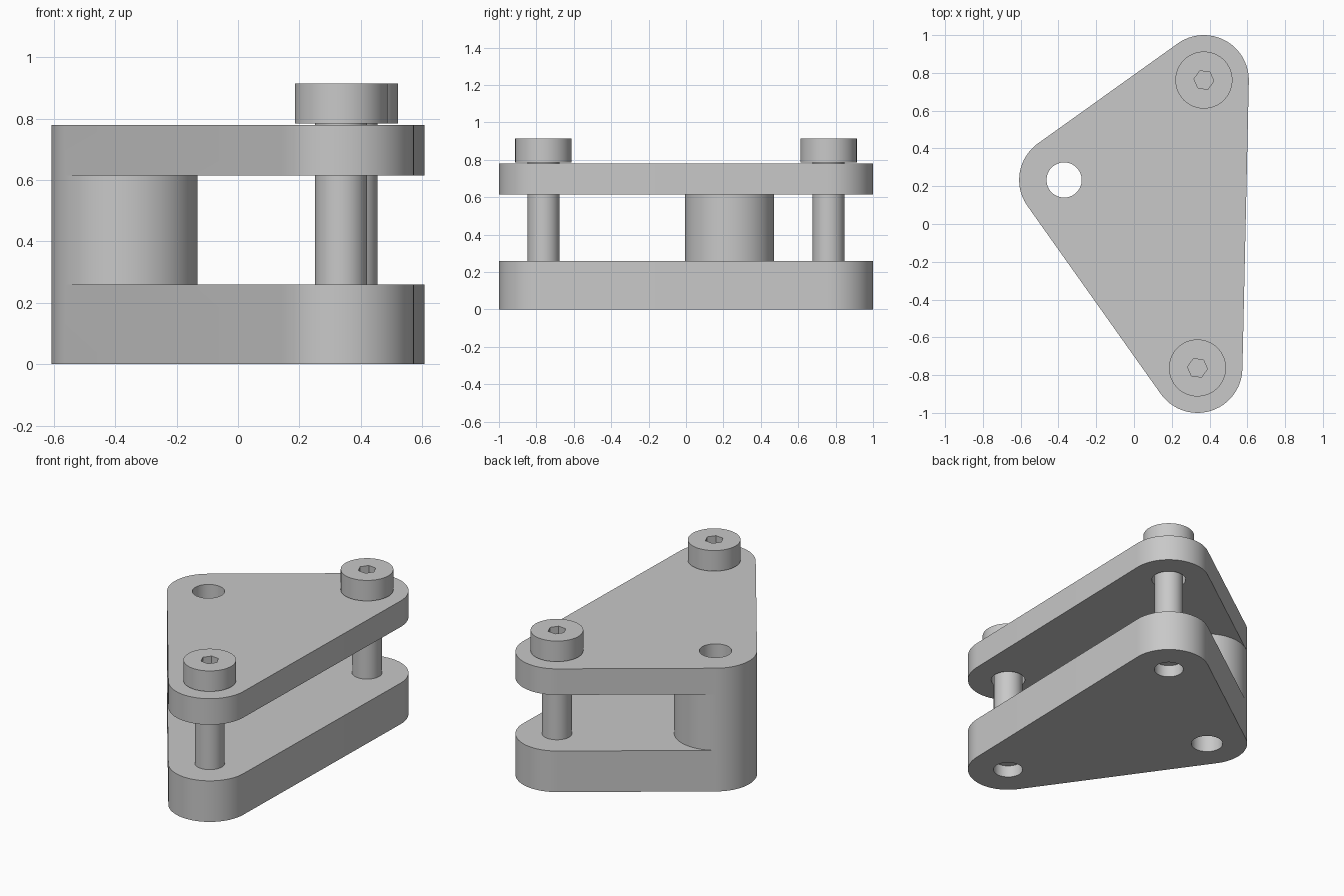
import bpy, bmesh
from math import atan2, cos, sin, pi, tau, radians
from mathutils import Vector

cube = bpy.data.objects.get("Cube")
if cube:
    bpy.data.objects.remove(cube)

grey = bpy.data.materials.new("plain_grey")
grey.use_nodes = True
grey.diffuse_color = (0.58, 0.58, 0.58, 1)
grey.node_tree.nodes["Principled BSDF"].inputs["Base Color"].default_value = grey.diffuse_color

# Corner centres, counter-clockwise
PIVOT = Vector((-0.37, 0.233))
FRONT = Vector((0.336, -0.762))
BACK = Vector((0.37, 0.762))
CORNER = 0.238
LOW_TOP, HIGH_BASE, TOP = 0.26, 0.615, 0.78


def arc(centre, radius, start, end, steps):
    angles = [start + (end - start) * i / steps for i in range(steps + 1)]
    return [centre + radius * Vector((cos(a), sin(a))) for a in angles]


def circle(centre, radius, sides=64, turn=0.0):
    return arc(centre, radius, turn, turn + tau, sides)[:-1]


def normal_angle(a, b):
    """Outward direction of the straight edge running from a to b."""
    return atan2(b.y - a.y, b.x - a.x) - pi / 2


def corner(before, centre, after, radius):
    """Rounded corner between two tangent edges."""
    start, end = normal_angle(before, centre), normal_angle(centre, after)
    return arc(centre, radius, start, start + (end - start) % tau, 24)


def prism(name, points, z0, z1):
    bm = bmesh.new()
    base = bm.faces.new([bm.verts.new((p.x, p.y, z0)) for p in points])
    top = bmesh.ops.extrude_face_region(bm, geom=[base])["geom"]
    bmesh.ops.translate(bm, vec=(0, 0, z1 - z0),
                        verts=[v for v in top if isinstance(v, bmesh.types.BMVert)])
    bmesh.ops.recalc_face_normals(bm, faces=bm.faces)
    mesh = bpy.data.meshes.new(name)
    bm.to_mesh(mesh)
    bm.free()
    mesh.materials.append(grey)
    obj = bpy.data.objects.new(name, mesh)
    bpy.context.collection.objects.link(obj)
    return obj


def cut(obj, cutters):
    """Subtract each cutter, bake the result and discard the cutters."""
    for cutter in cutters:
        cutter.hide_render = True
        mod = obj.modifiers.new("cut", 'BOOLEAN')
        mod.operation, mod.solver, mod.object = 'DIFFERENCE', 'EXACT', cutter
    bpy.context.view_layer.update()
    baked = obj.evaluated_get(bpy.context.evaluated_depsgraph_get())
    mesh = bpy.data.meshes.new_from_object(baked)
    obj.modifiers.clear()
    obj.data = mesh
    for cutter in cutters:
        bpy.data.objects.remove(cutter)


# Clevis body: rounded triangle block
outline = (corner(BACK, PIVOT, FRONT, CORNER) + corner(PIVOT, FRONT, BACK, CORNER)
           + corner(FRONT, BACK, PIVOT, CORNER))
body = prism("clevis_body", outline, 0, TOP)

# Slot that leaves the round boss between the two plates
upper = normal_angle(BACK, PIVOT) % tau
lower = normal_angle(PIVOT, FRONT) % tau
boss_arc = arc(PIVOT, CORNER, upper, lower - tau, 48)
slot = prism("slot_cutter", boss_arc + corner(PIVOT, FRONT, BACK, 0.5)
             + corner(FRONT, BACK, PIVOT, 0.5), LOW_TOP, HIGH_BASE)

# Pivot hole, and the bolt holes with clearance in the upper plate
cutters = [slot, prism("pivot_cutter", circle(PIVOT, 0.093), -0.1, 1)]
for centre in (FRONT, BACK):
    cutters.append(prism("thread_cutter", circle(centre, 0.086), -0.1, 0.4))
    cutters.append(prism("clearance_cutter", circle(centre, 0.1), 0.5, 1))
cut(body, cutters)
parts = [body]

# Socket-head bolts
for side, centre in (("front", FRONT), ("back", BACK)):
    shank = prism(side + "_bolt_shank", circle(centre, 0.085), 0.075, 0.79)
    head = prism(side + "_bolt_head", circle(centre, 0.151), 0.785, 0.915)
    cut(head, [prism("hex_cutter", circle(centre, 0.053, 6, radians(-6)), 0.845, 1)])
    parts += [shank, head]

# Smooth round walls, crisp edges
bpy.ops.object.select_all(action='DESELECT')
for part in parts:
    part.select_set(True)
bpy.context.view_layer.objects.active = body
bpy.ops.object.shade_smooth_by_angle(angle=radians(30))
